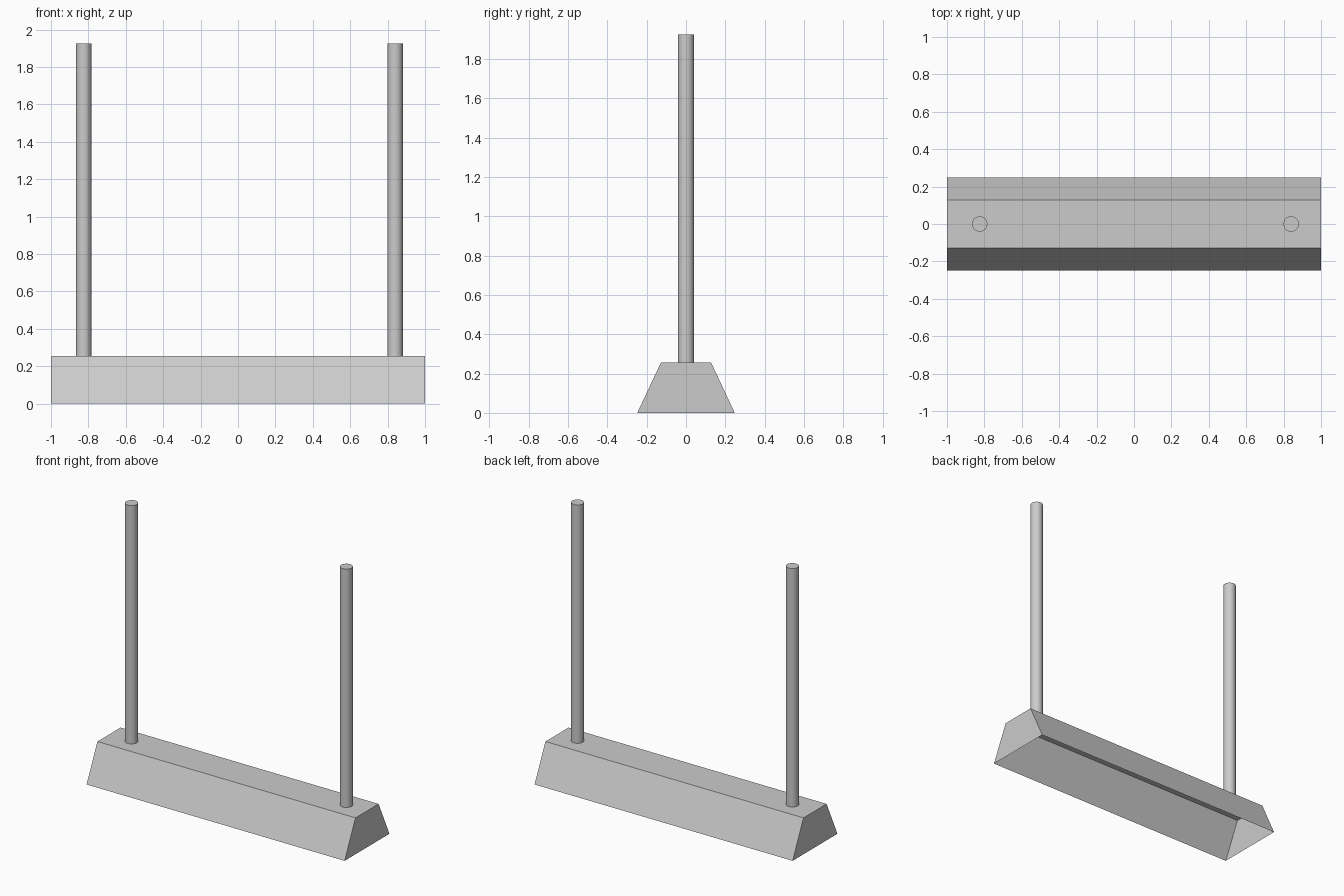
import bpy, bmesh

if "Cube" in bpy.data.objects:
    bpy.data.objects.remove(bpy.data.objects["Cube"])

TOP_Z = 0.255      # top of the base
POST_TOP = 1.925


def make_object(name, bm):
    bmesh.ops.recalc_face_normals(bm, faces=bm.faces)
    mesh = bpy.data.meshes.new(name)
    bm.to_mesh(mesh)
    bm.free()
    obj = bpy.data.objects.new(name, mesh)
    bpy.context.collection.objects.link(obj)
    return obj


def delete_bottom(bm):
    bottom = min(bm.faces, key=lambda f: f.calc_center_median().z)
    bmesh.ops.delete(bm, geom=[bottom], context='FACES_ONLY')


# Base: tapered trough-shaped shell, open underneath
bm = bmesh.new()
bmesh.ops.create_cube(bm, size=2)
for v in bm.verts:
    is_top = v.co.z > 0
    v.co.y *= 0.128 if is_top else 0.248
    v.co.z = TOP_Z if is_top else 0
bmesh.ops.recalc_face_normals(bm, faces=bm.faces)
delete_bottom(bm)
make_object("base", bm)

# Two round posts standing on the base, open where they meet it
for name, x in (("left_post", -0.825), ("right_post", 0.84)):
    bm = bmesh.new()
    bmesh.ops.create_cone(bm, cap_ends=True, segments=32, radius1=0.041,
                          radius2=0.041, depth=POST_TOP - TOP_Z)
    delete_bottom(bm)
    post = make_object(name, bm)
    post.location = (x, 0, (POST_TOP + TOP_Z) / 2)
    bpy.ops.object.select_all(action='DESELECT')
    post.select_set(True)
    bpy.context.view_layer.objects.active = post
    bpy.ops.object.shade_smooth_by_angle()
